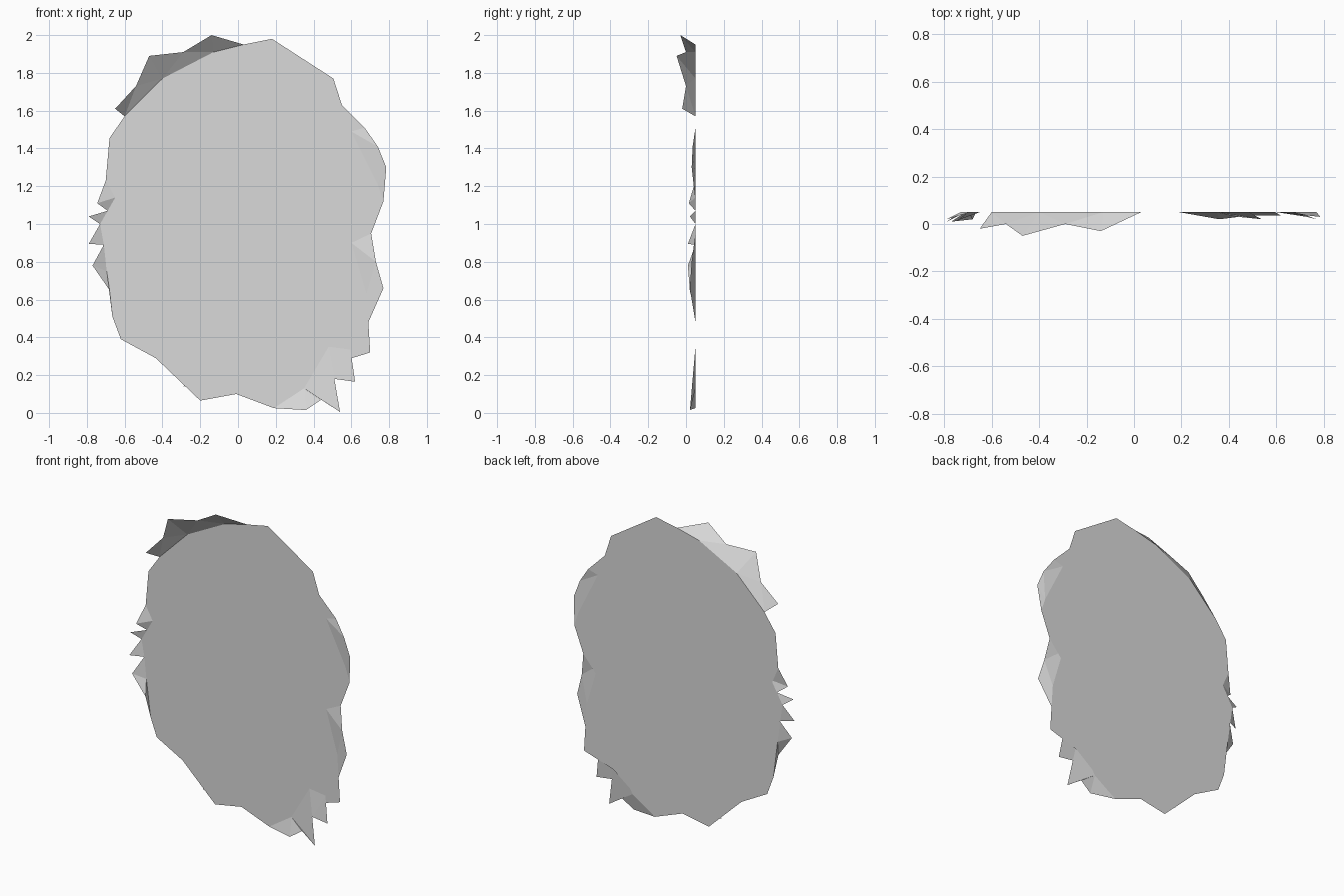
import bpy, bmesh
from mathutils import Vector

if "Cube" in bpy.data.objects:
    bpy.data.objects.remove(bpy.data.objects["Cube"])

BACK = 0.05  # depth of the flat sheet

grey = bpy.data.materials.new("plain grey")
grey.diffuse_color = (0.7, 0.7, 0.7, 1)
grey.use_nodes = True
grey.node_tree.nodes["Principled BSDF"].inputs["Base Color"].default_value = grey.diffuse_color

# Curled edges: fold line (x, z) on the flat sheet, then torn tips (x, y, z)
top_curl = ([(-.60, 1.57), (-.40, 1.77), (-.13, 1.91), (.03, 1.95)],
            [(-.65, -.02, 1.61), (-.54, 0, 1.73), (-.47, -.05, 1.89),
             (-.29, 0, 1.91), (-.14, -.03, 2.0)])
right_upper = ([(.67, 1.51), (.60, 1.49), (.74, 1.21), (.77, 1.12)],
               [(.74, .035, 1.41), (.785, .03, 1.30)])
right_lower = ([(.705, .95), (.60, .90), (.68, .63), (.69, .48)],
               [(.73, .03, .80), (.77, .02, .66)])
bottom_right = ([(.595, .335), (.48, .35), (.35, .13), (.19, .025)],
                [(.62, .035, .165), (.51, .035, .18), (.54, .02, .005),
                 (.44, .03, .07), (.36, .02, .015)])
left_low = ([(-.665, .51), (-.695, .75), (-.71, .89)],
            [(-.68, .02, .65), (-.77, .01, .78)])
left_tip_a = ([(-.71, .89), (-.73, 1.0)], [(-.79, .01, .895)])
left_tip_b = ([(-.73, 1.0), (-.69, 1.07)], [(-.79, .02, 1.04)])
left_tip_c = ([(-.69, 1.07), (-.65, 1.14), (-.70, 1.23)], [(-.745, .015, 1.11)])
flaps = [top_curl, right_upper, right_lower, bottom_right,
         left_low, left_tip_a, left_tip_b, left_tip_c]

# Flat sheet outline, clockwise from the top left, running along the folds
outline = (top_curl[0] + [(.18, 1.98), (.505, 1.77), (.55, 1.63)]
           + right_upper[0] + right_lower[0] + [(.70, .32)] + bottom_right[0]
           + [(-.01, .10), (-.20, .065), (-.10, .17), (-.29, .14), (-.18, .25),
              (-.38, .26), (-.45, .35), (-.62, .39)]
           + left_low[0] + left_tip_a[0][1:] + left_tip_b[0][1:]
           + left_tip_c[0][1:] + [(-.68, 1.455)])

bm = bmesh.new()
flat = {p: bm.verts.new((p[0], BACK, p[1])) for p in outline}
core = bm.faces.new([flat[p] for p in outline])


def add_flap(fold, tips):
    """Zip a fold line to its tips with triangles, shortest diagonal first."""
    a = [flat[p] for p in fold]
    b = [bm.verts.new(Vector(t)) for t in tips]
    i = j = 0
    while i < len(a) - 1 or j < len(b) - 1:
        far = float("inf")
        da = (a[i + 1].co - b[j].co).length if i < len(a) - 1 else far
        db = (a[i].co - b[j + 1].co).length if j < len(b) - 1 else far
        if da <= db:
            bm.faces.new((a[i], b[j], a[i + 1]))
            i += 1
        else:
            bm.faces.new((a[i], b[j], b[j + 1]))
            j += 1


for fold, tips in flaps:
    add_flap(fold, tips)
bmesh.ops.triangulate(bm, faces=[core])
bmesh.ops.recalc_face_normals(bm, faces=bm.faces)
# Make the sheet face the front
bm.normal_update()
if sum(f.normal.y * f.calc_area() for f in bm.faces) > 0:
    bmesh.ops.reverse_faces(bm, faces=bm.faces)

mesh = bpy.data.meshes.new("torn_sheet")
bm.to_mesh(mesh)
bm.free()
mesh.materials.append(grey)
sheet = bpy.data.objects.new("torn_sheet", mesh)
bpy.context.collection.objects.link(sheet)
